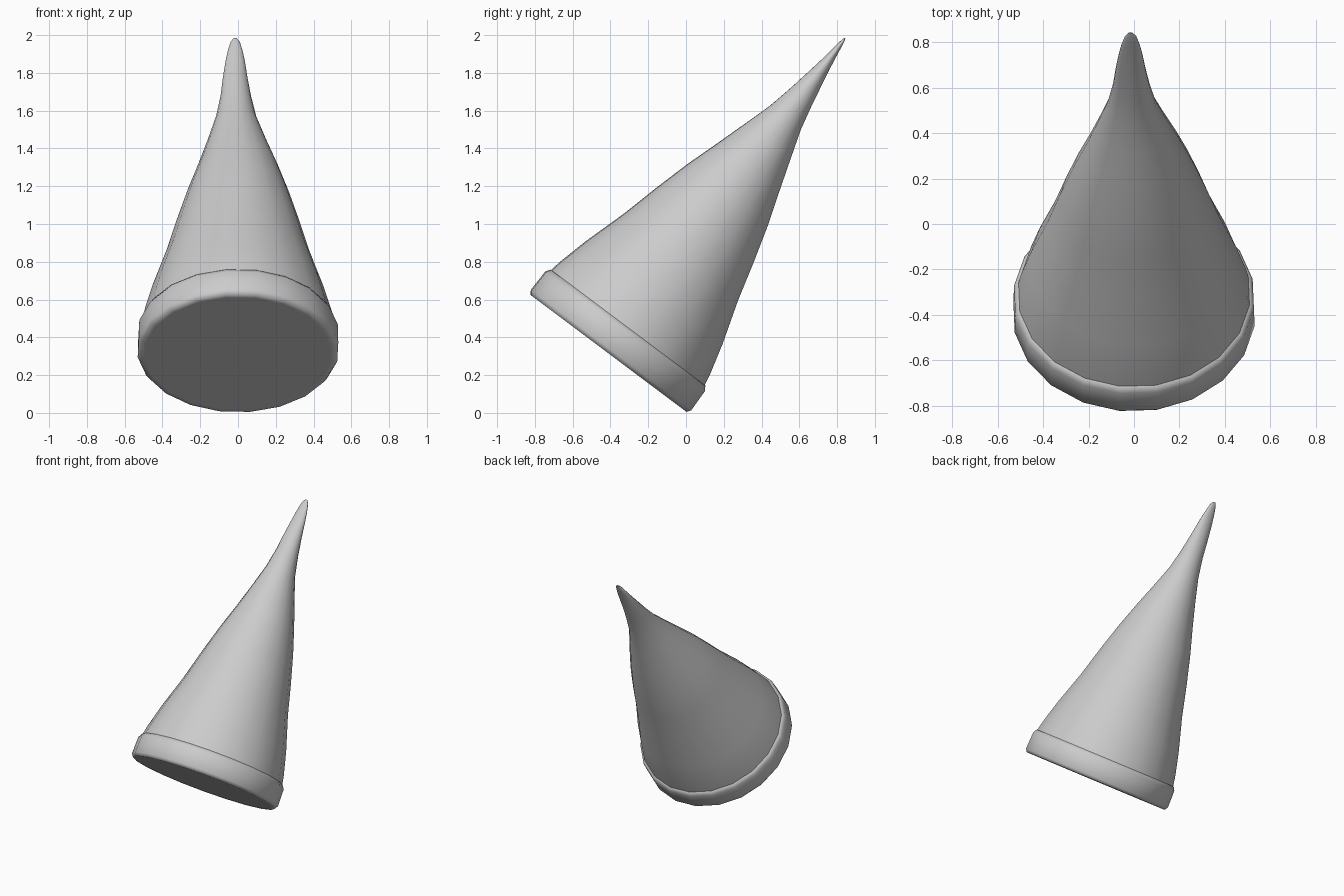
import bpy, bmesh, math
from mathutils import Matrix, Vector

if "Cube" in bpy.data.objects:
    bpy.data.objects.remove(bpy.data.objects["Cube"])

SIDES = 20
felt = bpy.data.materials.new("light grey")
felt.diffuse_color = (0.6, 0.6, 0.6, 1)
felt.use_nodes = True
felt.node_tree.nodes["Principled BSDF"].inputs["Base Color"].default_value = felt.diffuse_color

# Tilted frame: the local z axis leans back along (0, 0.6, 0.8)
centre = Vector((0, -0.41, 0.315))
tilt = Matrix.Translation(centre) @ Matrix.Rotation(-math.atan2(0.6, 0.8), 4, 'X')


def loft(name, rings, cap_start=False, cap_end=False):
    """Join rings of (height, x radius, y radius, x shift)."""
    bm = bmesh.new()
    loops = []
    for h, rx, ry, dx in rings:
        loop = []
        for i in range(SIDES):
            a = math.radians(-90 + 11) + math.tau * i / SIDES
            loop.append(bm.verts.new(tilt @ Vector((dx + rx * math.cos(a), ry * math.sin(a), h))))
        loops.append(loop)
    for lo, hi in zip(loops, loops[1:]):
        for i in range(SIDES):
            j = (i + 1) % SIDES
            bm.faces.new((lo[i], lo[j], hi[j], hi[i]))
    if cap_start:
        bm.faces.new(loops[0][::-1])
    if cap_end:
        bm.faces.new(loops[-1])
    bmesh.ops.recalc_face_normals(bm, faces=bm.faces[:])
    mesh = bpy.data.meshes.new(name)
    bm.to_mesh(mesh)
    bm.free()
    mesh.materials.append(felt)
    obj = bpy.data.objects.new(name, mesh)
    bpy.context.collection.objects.link(obj)
    bpy.ops.object.select_all(action='DESELECT')
    bpy.context.view_layer.objects.active = obj
    obj.select_set(True)
    bpy.ops.object.shade_smooth_by_angle(angle=math.radians(60))
    return obj


# Rolled band around the opening, closed underneath
loft("brim_band", [(0.0, 0.495, 0.495, 0), (0.0, 0.52, 0.52, 0), (0.022, 0.535, 0.535, 0),
                   (0.145, 0.532, 0.532, 0), (0.17, 0.517, 0.517, 0), (0.175, 0.49, 0.49, 0)],
     cap_start=True)

# Tall cone, pinched slightly flat towards the tip
loft("cone", [(0.13, 0.52, 0.52, 0), (0.235, 0.5, 0.5, 0), (0.4, 0.457, 0.457, 0),
              (0.64, 0.382, 0.382, 0), (0.85, 0.327, 0.327, 0), (1.05, 0.27, 0.27, 0),
              (1.23, 0.212, 0.21, 0), (1.4, 0.156, 0.155, -0.005), (1.56, 0.107, 0.104, -0.01),
              (1.7, 0.081, 0.073, -0.012), (1.82, 0.066, 0.05, -0.015), (1.93, 0.052, 0.03, -0.015),
              (2.0, 0.04, 0.019, -0.015), (2.06, 0.025, 0.01, -0.015),
              (2.085, 0.009, 0.004, -0.015)], cap_end=True)
